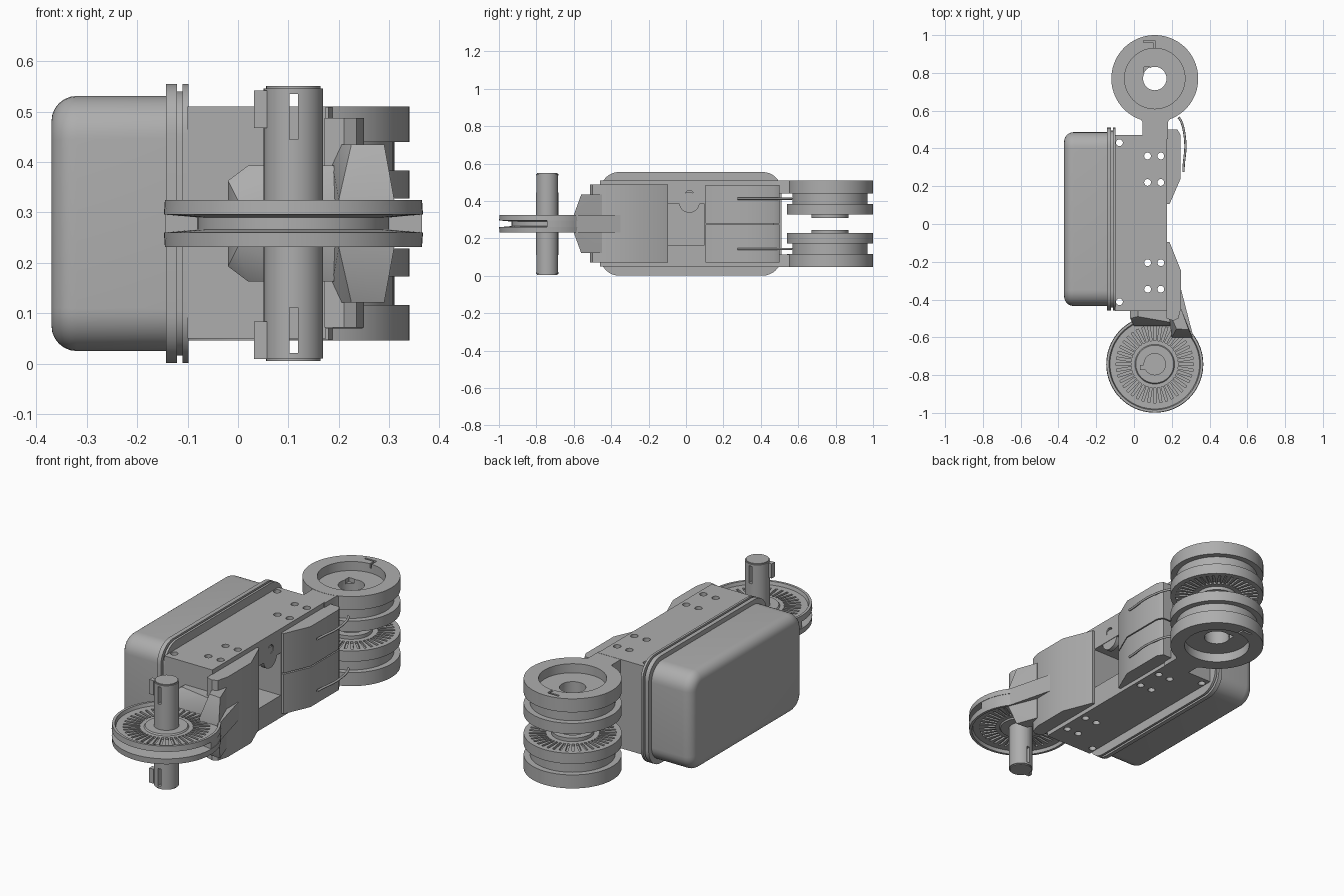
import bpy, bmesh, math
from math import pi, cos, sin
from mathutils import Matrix, Vector

if "Cube" in bpy.data.objects:
    bpy.data.objects.remove(bpy.data.objects["Cube"])

MID = 0.278          # height of the plane of symmetry
AX = 0.11            # x of both joint axes
WHEEL_Y, FORK_Y = -0.742, 0.77

grey = bpy.data.materials.new("plain grey")
grey.use_nodes = True
grey.diffuse_color = (0.42, 0.42, 0.42, 1)
grey.node_tree.nodes["Principled BSDF"].inputs["Base Color"].default_value = (0.42, 0.42, 0.42, 1)


def finish(name, bm):
    """Turn a bmesh into a shaded object."""
    bmesh.ops.recalc_face_normals(bm, faces=bm.faces)
    me = bpy.data.meshes.new(name)
    bm.to_mesh(me)
    bm.free()
    me.materials.append(grey)
    ob = bpy.data.objects.new(name, me)
    bpy.context.collection.objects.link(ob)
    smooth(ob)
    return ob


def smooth(ob):
    bpy.ops.object.select_all(action='DESELECT')
    ob.select_set(True)
    bpy.context.view_layer.objects.active = ob
    bpy.ops.object.shade_smooth_by_angle(angle=math.radians(32))


def add_box(bm, x, y, z, turn=Matrix()):
    size = Matrix.Diagonal((x[1] - x[0], y[1] - y[0], z[1] - z[0], 1))
    place = Matrix.Translation((sum(x) / 2, sum(y) / 2, sum(z) / 2))
    bmesh.ops.create_cube(bm, size=1, matrix=turn @ place @ size)


def add_cyl(bm, center, r, depth, axis='Z', segs=32):
    turn = Matrix.Rotation(pi / 2, 4, 'Y') if axis == 'X' else Matrix()
    bmesh.ops.create_cone(bm, cap_ends=True, segments=segs, radius1=r, radius2=r,
                          depth=depth, matrix=Matrix.Translation(center) @ turn)


def box(name, x, y, z):
    bm = bmesh.new()
    add_box(bm, x, y, z)
    return finish(name, bm)


def prism(name, outline, z0, z1):
    """Extrude an outline in the xy plane from z0 to z1."""
    bm = bmesh.new()
    face = bm.faces.new([bm.verts.new((x, y, z0)) for x, y in outline])
    new = bmesh.ops.extrude_face_region(bm, geom=[face])['geom']
    bmesh.ops.translate(bm, vec=(0, 0, z1 - z0), verts=[v for v in new if isinstance(v, bmesh.types.BMVert)])
    return finish(name, bm)


def hull(name, points):
    """Convex part, mirrored over the middle plane; points hold half heights."""
    bm = bmesh.new()
    for x, y, h in points:
        for s in (-1, 1):
            bm.verts.new((x, y, MID + s * h))
    bmesh.ops.convex_hull(bm, input=bm.verts)
    return finish(name, bm)


def lathe(name, profile, y, flip=1, segs=72):
    """Revolve a closed (radius, height above middle) profile about a joint axis."""
    bm = bmesh.new()
    rings = [[bm.verts.new((AX + r * cos(a), y + r * sin(a), MID + flip * h)) for r, h in profile]
             for a in (2 * pi * i / segs for i in range(segs))]
    n = len(profile)
    for i in range(segs):
        a, b = rings[i], rings[(i + 1) % segs]
        for j in range(n):
            bm.faces.new((a[j], b[j], b[(j + 1) % n], a[(j + 1) % n]))
    return finish(name, bm)


def cut(ob, bm):
    """Subtract the shapes in bm from ob and drop the cutter."""
    tool = finish("cutter", bm)
    tool.hide_render = True
    mod = ob.modifiers.new("cut", 'BOOLEAN')
    mod.object, mod.operation, mod.solver = tool, 'DIFFERENCE', 'EXACT'
    bpy.context.view_layer.update()
    ob.data = bpy.data.meshes.new_from_object(ob.evaluated_get(bpy.context.evaluated_depsgraph_get()))
    ob.modifiers.clear()
    bpy.data.objects.remove(tool)
    smooth(ob)


def radial_slots(bm, y, heights, count=40):
    for h in heights:
        for i in range(count):
            turn = Matrix.Translation((AX, y, MID + h)) @ Matrix.Rotation(2 * pi * i / count, 4, 'Z')
            add_box(bm, (0.125, 0.205), (-0.006, 0.006), (-0.01, 0.01), turn)


def rounded_slab(name, x0, x1, half_y, half_z, r, edge=0):
    """Slab along x with rounded corners; edge rounds the rim of its x0 side."""
    bm = bmesh.new()
    ring = []
    for k, (sy, sz) in enumerate(((1, 1), (-1, 1), (-1, -1), (1, -1))):
        for i in range(9):
            a = (k + i / 8) * pi / 2
            ring.append(bm.verts.new((x1, 0.026 + sy * (half_y - r) + r * cos(a),
                                      MID + sz * (half_z - r) + r * sin(a))))
    face = bm.faces.new(ring)
    new = bmesh.ops.extrude_face_region(bm, geom=[face])['geom']
    bmesh.ops.translate(bm, vec=(x0 - x1, 0, 0), verts=[v for v in new if isinstance(v, bmesh.types.BMVert)])
    if edge:
        rim = [e for e in bm.edges if all(abs(v.co.x - x0) < 1e-5 for v in e.verts)]
        bmesh.ops.bevel(bm, geom=rim, offset=edge, segments=6, profile=0.5, affect='EDGES')
    return finish(name, bm)


# Motor cover with its two sealing flanges
rounded_slab("cover", -0.37, -0.13, 0.46, 0.253, 0.085, 0.05)
rounded_slab("cover_flange", -0.143, -0.121, 0.484, 0.277, 0.1)
rounded_slab("gasket", -0.122, -0.109, 0.468, 0.262, 0.09)
rounded_slab("body_flange", -0.11, -0.098, 0.484, 0.277, 0.1)

# Main housing with side opening and bolt holes
body = box("body", (-0.1, 0.175), (-0.46, 0.47), (0.05, 0.51))
bm = bmesh.new()
add_box(bm, (0.0, 0.3), (-0.1, 0.1), (0.165, 0.385))
add_cyl(bm, (0.17, 0.018, 0.435), 0.022, 0.12, 'X')
cut(body, bm)
bm = bmesh.new()
bolts = [(x, y) for x in (0.072, 0.142) for y in (0.36, 0.22, -0.205, -0.345)]
for x, y in bolts + [(-0.077, 0.43), (-0.077, -0.412)]:
    add_cyl(bm, (x, y, MID), 0.018, 0.8, segs=20)
cut(body, bm)
bm = bmesh.new()
add_cyl(bm, (0.16, 0.018, 0.392), 0.055, 0.025, 'X')
finish("opening_tab", bm)

# Rear side blocks, split at the middle
side = [(0.172, 0.105), (0.188, 0.105), (0.247, 0.24), (0.247, 0.47), (0.23, 0.5), (0.172, 0.5)]
prism("rear_block_lower", side, 0.07, MID - 0.003)
prism("rear_block_upper", side, MID + 0.003, 0.486)

# Front side block and the tapered bracket that carries the wheel
prism("front_block", [(0.172, -0.095), (0.188, -0.095), (0.25, -0.25), (0.25, -0.44),
                      (0.235, -0.5), (0.21, -0.512), (0.172, -0.5)], 0.072, 0.487)
hull("bracket_side", [(0.18, -0.45, 0.157), (0.25, -0.45, 0.157), (0.225, -0.555, 0.157),
                      (0.29, -0.56, 0.157), (0.31, -0.6, 0.047), (0.2, -0.6, 0.047)])
hull("bracket_rib", [(0.245, -0.33, 0.047), (0.315, -0.6, 0.047), (0.2, -0.6, 0.047), (0.2, -0.33, 0.047)])
hull("bracket_root", [(-0.02, -0.5, 0.085), (-0.02, -0.45, 0.085), (0.02, -0.45, 0.115),
                      (0.19, -0.45, 0.115), (0.19, -0.52, 0.115), (0.02, -0.49, 0.115),
                      (0.0, -0.54, 0.046), (0.2, -0.54, 0.046)])

# Grooved front wheel with radial slots
half = [(0.1, 0.03), (0.1, 0.037), (0.105, 0.03), (0.237, 0.03), (0.242, 0.047),
        (0.255, 0.047), (0.257, 0.018), (0.19, 0.012)]
wheel = lathe("front_wheel", [(0.03, 0.037)] + half[1:] + [(r, -h) for r, h in half[:0:-1]] + [(0.03, -0.037)], WHEEL_Y)
bm = bmesh.new()
radial_slots(bm, WHEEL_Y, (0.03, -0.03))
cut(wheel, bm)
arc = [(AX + 0.255 * cos(pi * i / 32), WHEEL_Y + 0.255 * sin(pi * i / 32)) for i in range(33)]
prism("groove_guard", arc, MID - 0.02, MID + 0.02)

# Axle with through slots and keys
bm = bmesh.new()
add_cyl(bm, (AX, WHEEL_Y, MID), 0.059, 0.545, segs=48)
rims = [e for e in bm.edges if abs(e.verts[0].co.z - e.verts[1].co.z) < 1e-5]
bmesh.ops.bevel(bm, geom=rims, offset=0.005, segments=2, affect='EDGES')
axle = finish("axle", bm)
bm = bmesh.new()
for s in (-1, 1):
    z = MID + s * 0.212
    add_box(bm, (0.102, 0.119), (-0.9, -0.6), (z - 0.045, z + 0.045))
cut(axle, bm)
for s, end in ((-1, "lower"), (1, "upper")):
    z = MID + s * 0.229
    bm = bmesh.new()
    add_box(bm, (0.032, 0.058), (WHEEL_Y - 0.03, WHEEL_Y - 0.005), (z - 0.04, z + 0.035))
    finish("axle_key_" + end, bm)

# Rear fork, built once for each half
for s, end in ((-1, "lower"), (1, "upper")):
    def span(a, b):
        return tuple(sorted((MID + s * a, MID + s * b)))

    ring = lathe("fork_ring_" + end, [(0.062, 0.162), (0.062, 0.185), (0.16, 0.185), (0.16, 0.232),
                                      (0.23, 0.232), (0.23, 0.162)], FORK_Y, s)
    bm = bmesh.new()
    add_box(bm, (0.052, 0.085), (0.8, 0.832), span(0.15, 0.2))
    add_box(bm, (0.104, 0.114), (0.9, 0.97), span(0.21, 0.25))
    cut(ring, bm)
    bm = bmesh.new()
    add_box(bm, (0.05, 0.106), (0.962, 0.972), span(0.21, 0.25))
    cut(ring, bm)
    prism("fork_arm_" + end, [(0.045, 0.45), (0.18, 0.45), (0.18, 0.54), (0.2, 0.575),
                              (0.17, 0.6), (0.05, 0.6), (0.02, 0.575), (0.045, 0.54)], *span(0.163, 0.231))

    # Inner disc with hub and slotted face
    disc = lathe("fork_disc_" + end, [(0.065, 0.032), (0.065, 0.163), (0.2, 0.163), (0.2, 0.105),
                                      (0.23, 0.105), (0.23, 0.05), (0.1, 0.05), (0.1, 0.032)], FORK_Y, s)
    bm = bmesh.new()
    radial_slots(bm, FORK_Y, (s * 0.05,))
    cut(disc, bm)

    # Spring clip beside the rear block
    path = bpy.data.curves.new("clip_path_" + end, 'CURVE')
    path.dimensions, path.bevel_depth, path.bevel_resolution = '3D', 0.006, 2
    line = path.splines.new('NURBS')
    pts = [(0.235, 0.565), (0.255, 0.545), (0.272, 0.46), (0.274, 0.38), (0.262, 0.32), (0.262, 0.275)]
    line.points.add(len(pts) - 1)
    for p, (x, y) in zip(line.points, pts):
        p.co = (x, y, MID + s * 0.134, 1)
    line.use_endpoint_u = True
    path.use_fill_caps = True
    path.materials.append(grey)
    bpy.context.collection.objects.link(bpy.data.objects.new("spring_clip_" + end, path))
